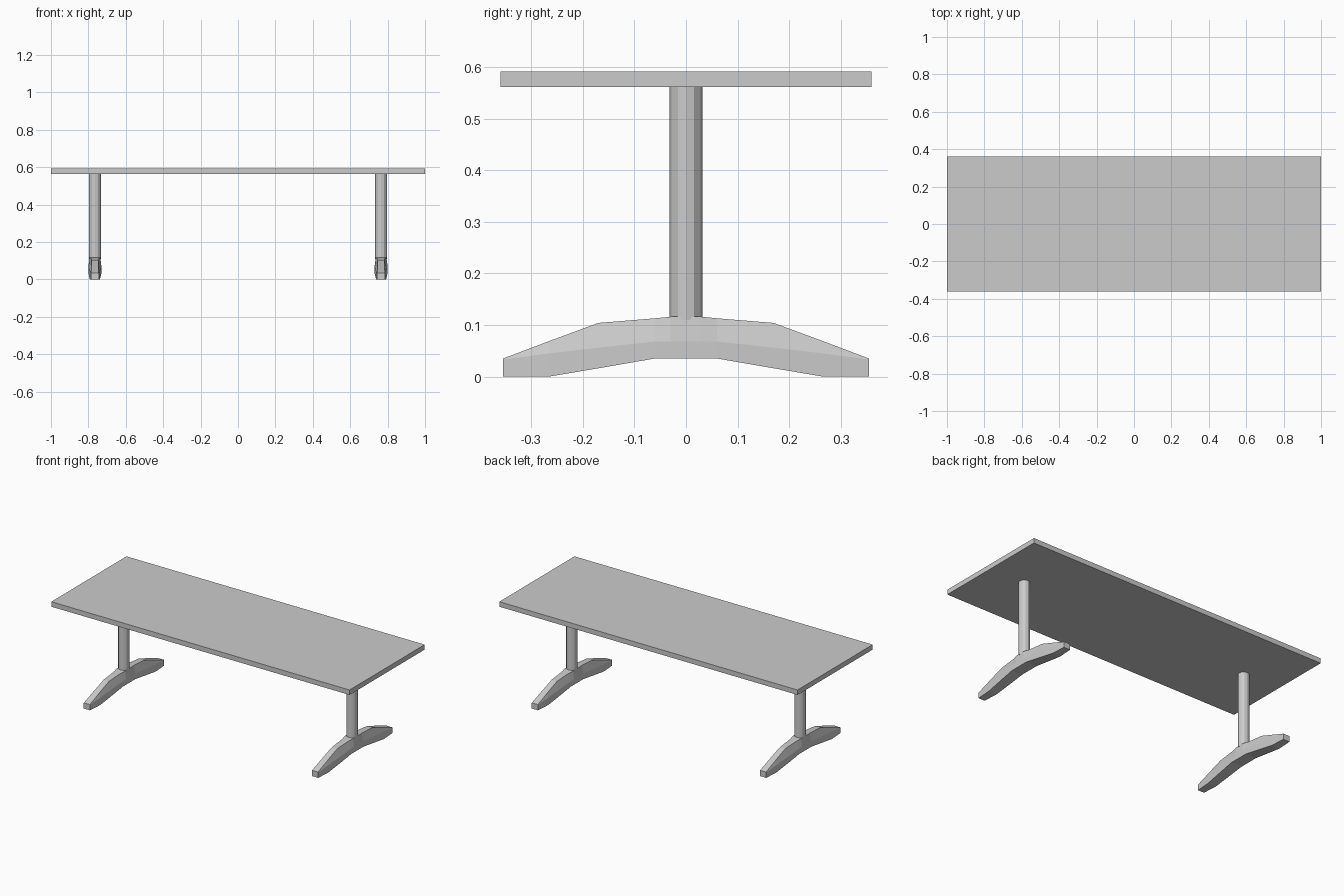
import bpy, bmesh

if "Cube" in bpy.data.objects:
    bpy.data.objects.remove(bpy.data.objects["Cube"])

def finish(name, bm):
    bmesh.ops.recalc_face_normals(bm, faces=bm.faces)
    mesh = bpy.data.meshes.new(name)
    bm.to_mesh(mesh)
    bm.free()
    obj = bpy.data.objects.new(name, mesh)
    bpy.context.collection.objects.link(obj)
    return obj

# Table top
bpy.ops.mesh.primitive_cube_add(size=1, location=(0, 0, 0.577))
top = bpy.context.object
top.name = "table_top"
top.scale = (2.0, 0.72, 0.03)

# Foot sections: y, bottom z, ridge z, top z, bottom/ridge half width, top half width
HALF = [
    (0.355, 0.0, 0.033, 0.035, 0.021, 0.020),
    (0.265, 0.0, 0.045, 0.069, 0.027, 0.019),
    (0.170, 0.016, 0.056, 0.104, 0.031, 0.018),
    (0.060, 0.035, 0.068, 0.113, 0.035, 0.022),
    (0.030, 0.035, 0.068, 0.116, 0.035, 0.029),
]
SECTIONS = [(-s[0],) + s[1:] for s in HALF] + HALF[::-1]

def make_foot(name, x):
    bm = bmesh.new()
    rings = []
    for y, zb, zm, zt, w, wt in SECTIONS:
        outline = [(-w, zb), (w, zb), (w, zm), (wt, zt), (-wt, zt), (-w, zm)]
        rings.append([bm.verts.new((x + dx, y, z)) for dx, z in outline])
    for a, b in zip(rings, rings[1:]):
        for i in range(6):
            j = (i + 1) % 6
            bm.faces.new((a[i], a[j], b[j], b[i]))
    bm.faces.new(rings[0])
    bm.faces.new(rings[-1])
    return finish(name, bm)

# One column and one splayed foot at each end
for side, x in (("left", -0.765), ("right", 0.765)):
    make_foot(side + "_foot", x)
    bpy.ops.mesh.primitive_cylinder_add(vertices=12, radius=0.032, depth=0.452,
                                        location=(x, 0, 0.336))
    bpy.context.object.name = side + "_column"
